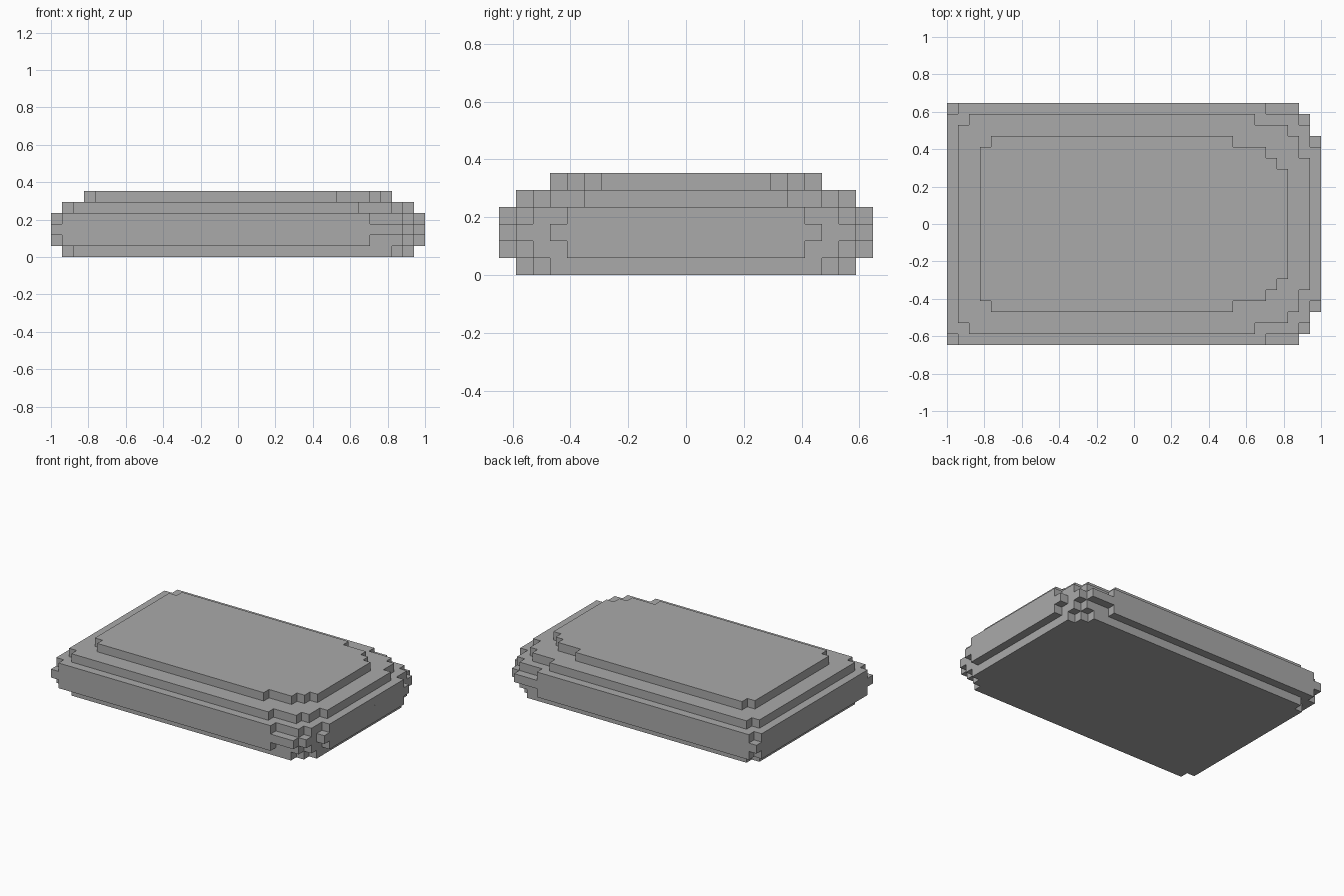
import bpy
import bmesh

cube = bpy.data.objects.get("Cube")
if cube:
    bpy.data.objects.remove(cube, do_unlink=True)

UNIT = 1 / 17  # edge of one block

grey = bpy.data.materials.new("stone grey")
grey.use_nodes = True
grey.diffuse_color = (0.4, 0.4, 0.4, 1)
bsdf = grey.node_tree.nodes["Principled BSDF"]
bsdf.inputs["Base Color"].default_value = grey.diffuse_color
bsdf.inputs["Roughness"].default_value = 0.9


def slab(name, level, left, notch, steps):
    """One block-high slab; steps are (x end, half width), widest first."""
    width = steps[0][1]
    # Half outline from the left end to the stepped right end
    if notch:
        half = [(-left, width - 1), (1 - left, width - 1), (1 - left, width)]
    else:
        half = [(-left, width)]
    for i, (x, y) in enumerate(steps):
        half.append((x, y))
        if i + 1 < len(steps):
            half.append((x, steps[i + 1][1]))
    # Mirror across y and extrude upward
    outline = half + [(x, -y) for x, y in reversed(half)]
    bm = bmesh.new()
    base = bm.faces.new([bm.verts.new((x * UNIT, y * UNIT, level * UNIT))
                         for x, y in outline])
    top = bmesh.ops.extrude_face_region(bm, geom=[base])["geom"]
    bmesh.ops.translate(bm, vec=(0, 0, UNIT),
                        verts=[v for v in top if isinstance(v, bmesh.types.BMVert)])
    bmesh.ops.recalc_face_normals(bm, faces=bm.faces)
    mesh = bpy.data.meshes.new(name)
    bm.to_mesh(mesh)
    bm.free()
    mesh.materials.append(grey)
    bpy.context.collection.objects.link(bpy.data.objects.new(name, mesh))


# Stacked slabs, bottom to top
rim = [(12, 11), (15, 10), (16, 9), (17, 7)]
slab("base_slab", 0, 16, True, [(14, 10), (15, 9), (16, 8)])
slab("lower_rim", 1, 17, True, rim)
slab("middle_rim", 2, 17, False, [(15, 11), (16, 10), (17, 8)])
slab("upper_rim", 3, 17, True, rim)
slab("shoulder_slab", 4, 16, True, [(11, 10), (14, 9), (15, 8), (16, 6)])
slab("top_slab", 5, 14, True, [(9, 8), (12, 7), (13, 6), (14, 5)])
